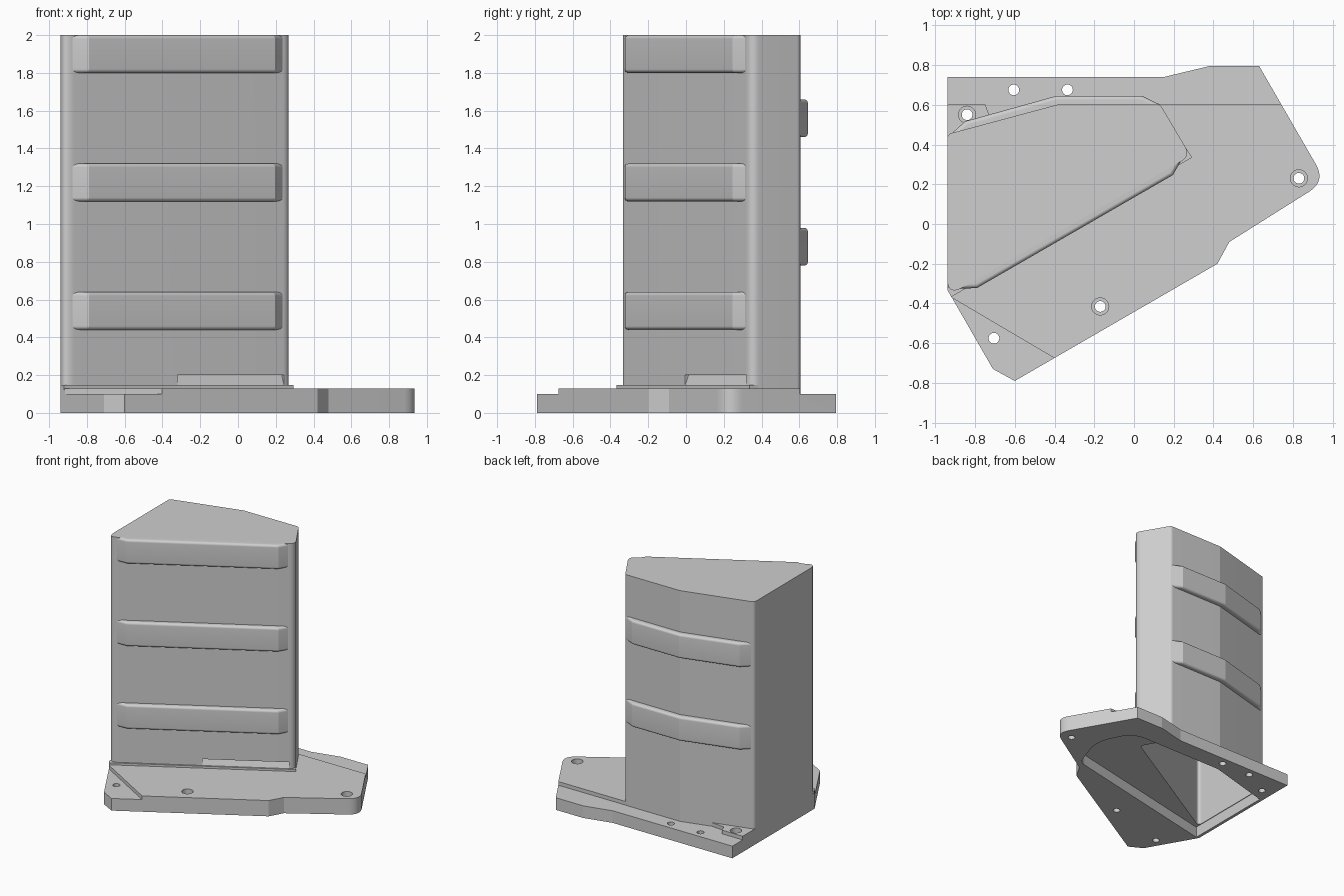
import bpy, bmesh
from mathutils import Vector

cube = bpy.data.objects.get("Cube")
if cube:
    bpy.data.objects.remove(cube, do_unlink=True)

grey = bpy.data.materials.new("plain grey")
grey.use_nodes = True
colour = (0.62, 0.62, 0.62, 1)
grey.diffuse_color = colour
grey.node_tree.nodes["Principled BSDF"].inputs["Base Color"].default_value = colour


def outline(points):
    """Round each corner given as (x, y, setback)."""
    result = []
    for i, p in enumerate(points):
        c = Vector(p[:2])
        if len(p) == 2:
            result.append(c)
            continue
        a = Vector(points[i - 1][:2]) - c
        b = Vector(points[(i + 1) % len(points)][:2]) - c
        a, b = c + a.normalized() * p[2], c + b.normalized() * p[2]
        for k in range(17):
            t = k / 16
            result.append(a * (1 - t) ** 2 + c * 2 * t * (1 - t) + b * t * t)
    return result


def make(name, bm):
    bmesh.ops.recalc_face_normals(bm, faces=bm.faces)
    mesh = bpy.data.meshes.new(name)
    bm.to_mesh(mesh)
    bm.free()
    mesh.materials.append(grey)
    ob = bpy.data.objects.new(name, mesh)
    bpy.context.collection.objects.link(ob)
    return ob


def prism(name, points, low, high, rounded=0):
    """Upright prism; the top and bottom edges of the first points get rounded."""
    bm = bmesh.new()
    loops = [[bm.verts.new((p.x, p.y, z)) for p in outline(points)]
             for z in (low, high)]
    for loop in loops:
        bm.faces.new(loop)
    n = len(loops[0])
    for i in range(n):
        j = (i + 1) % n
        bm.faces.new((loops[0][i], loops[0][j], loops[1][j], loops[1][i]))
    edges = [bm.edges.get((loop[i], loop[i + 1]))
             for loop in loops for i in range(rounded)]
    if edges:
        bmesh.ops.recalc_face_normals(bm, faces=bm.faces)
        bmesh.ops.bevel(bm, geom=edges, offset=.02, segments=8, profile=.5,
                        affect="EDGES", clamp_overlap=True)
    return make(name, bm)


def cylinder(name, x, y, radius, low, high):
    bm = bmesh.new()
    bmesh.ops.create_cone(bm, cap_ends=True, segments=32, radius1=radius,
                          radius2=radius, depth=high - low)
    bmesh.ops.translate(bm, verts=bm.verts, vec=(x, y, (low + high) / 2))
    return make(name, bm)


def select(ob):
    bpy.ops.object.select_all(action="DESELECT")
    ob.select_set(True)
    bpy.context.view_layer.objects.active = ob


def cut(ob, cutter):
    cutter.hide_render = True
    mod = ob.modifiers.new("cut", "BOOLEAN")
    mod.operation = "DIFFERENCE"
    mod.solver = "EXACT"
    mod.object = cutter
    select(ob)
    bpy.ops.object.modifier_apply(modifier=mod.name)


# Solid parts
plate = prism("base_plate", [
    (-.94, .74), (.15, .74), (.38, .795), (.63, .795), (.965, .215, .10),
    (.48, -.09), (.42, -.2), (-.6, -.79), (-.71, -.73), (-.94, -.33)], 0, .13)
tower = prism("tower", [
    (-.94, -.364, .09), (.285, .343, .055), (.13, .605, .02),
    (-.37, .605), (-.94, .452, .025)], .095, 2)
flange = prism("tower_foot_flange", [
    (-.94, -.33), (-.92, -.367), (.293, .335), (.25, .40), (-.9, -.2)], .12, .147)

# Cutters
cavity = prism("cavity_cutter", [
    (-.91, -.306, .05), (.235, .355, .03), (.11, .575), (-.36, .575),
    (-.91, .425)], -.1, 1.96)
pocket = prism("pocket_cutter", [
    (-.915, -.335), (.53, -.02, .06), (.64, .3, .13), (.5, .588, .13),
    (-.36, .588), (-.915, .435)], -.15, .09)
back_step = prism("back_step_cutter", [
    (-1, .605), (-.75, .605), (-.73, .55), (-.6, .538), (-.37, .603),
    (1, .603), (1, 1), (-1, 1)], .1, .3)
front_step = prism("front_step_cutter", [
    (-.965, -.343), (-.35, -.705), (-.5, -1), (-1.1, -1)], .1, .3)

for cutter in (back_step, front_step, pocket):
    cut(plate, cutter)
for ob in (plate, tower, flange):
    cut(ob, cavity)

# Sloped slot at the foot of the front wall
bm = bmesh.new()
along, inward = Vector((.866, .5, 0)), Vector((-.5, .866, 0))
start = Vector((-.32, -.005, 0))
rings = []
for s in (0, .65):
    rings.append([bm.verts.new(start + along * s + inward * d + Vector((0, 0, z)))
                  for d, z in ((-.03, .147), (0, .147), (.022, .2), (-.03, .2))])
bm.faces.new(rings[0])
bm.faces.new(rings[1])
for i in range(4):
    j = (i + 1) % 4
    bm.faces.new((rings[0][i], rings[0][j], rings[1][j], rings[1][i]))
cut(tower, make("slot_cutter", bm))

# Screw holes, some counterbored
for x, y, bored in ((-.605, .675, 0), (-.335, .675, 0), (-.705, -.575, 0),
                    (-.84, .55, 1), (.83, .23, 1), (-.17, -.415, 1)):
    cut(plate, cylinder("hole_cutter", x, y, .027, -.2, .4))
    if bored:
        cut(plate, cylinder("counterbore_cutter", x, y, .043, .09, .3))

# Raised ribs on the front and back walls
front_rib = [(-.875, -.326), (-.79, -.322), (.195, .246), (.235, .313),
             (.21, .32), (-.85, -.296)]
back_rib = [(-.915, .458), (-.85, .517), (-.39, .645), (.04, .645),
            (.125, .604), (.1, .59), (-.36, .59), (-.89, .447)]
ribs = [prism("front_rib", front_rib, z, z + .2, 3) for z in (.44, 1.12, 1.8)]
ribs += [prism("back_rib", back_rib, z, z + .2, 4) for z in (.78, 1.46)]

for ob in [plate, tower, flange] + ribs:
    select(ob)
    bpy.ops.object.shade_smooth_by_angle(angle=.23)

# Remove the used cutters
for ob in list(bpy.data.objects):
    if "_cutter" in ob.name:
        bpy.data.objects.remove(ob, do_unlink=True)
